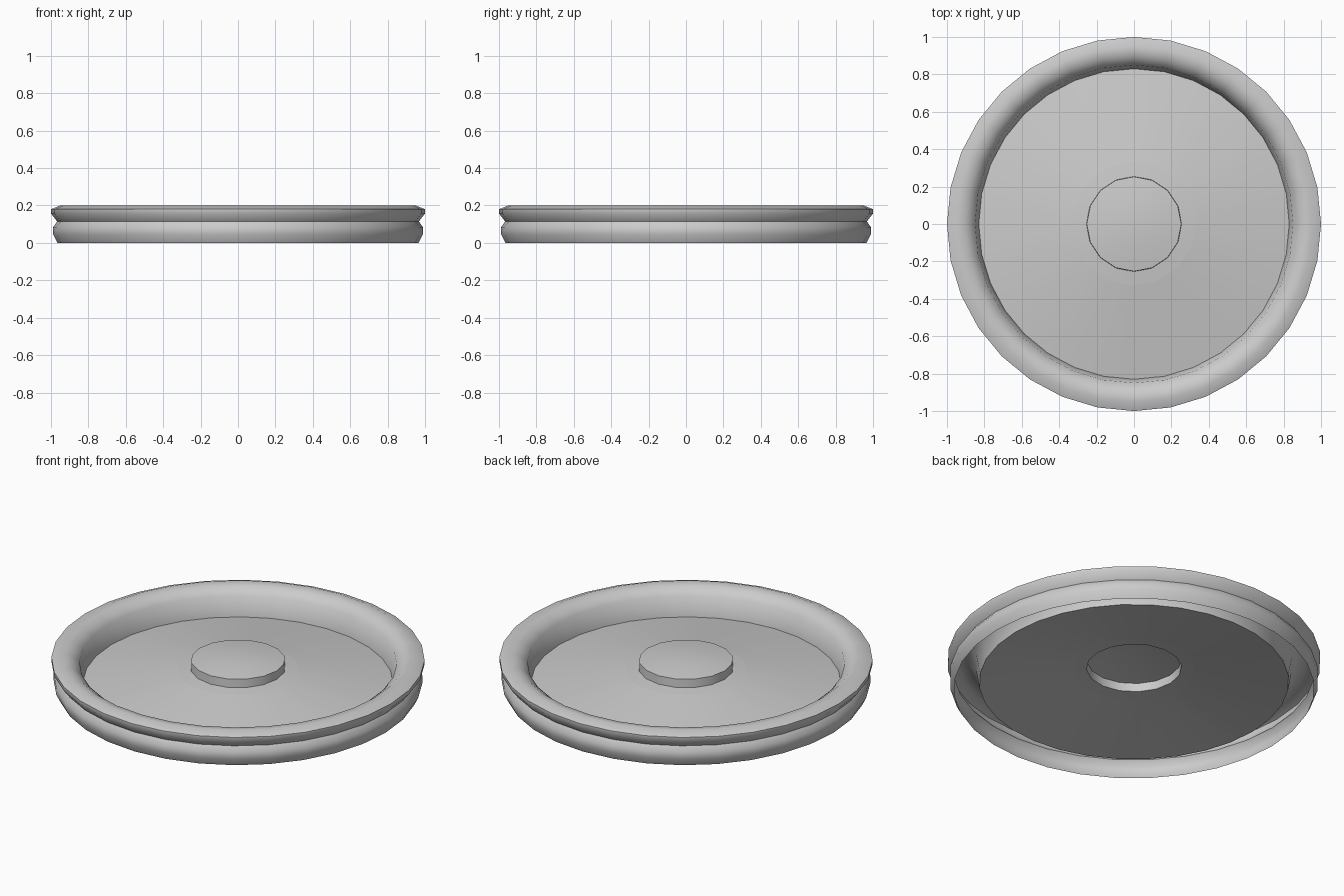
import bpy, bmesh, math

cube = bpy.data.objects.get("Cube")
if cube:
    bpy.data.objects.remove(cube, do_unlink=True)

RIM_SIDES, HUB_SIDES = 32, 16

grey = bpy.data.materials.new("plain grey")
grey.use_nodes = True
grey.diffuse_color = (0.6, 0.6, 0.6, 1)
grey.node_tree.nodes["Principled BSDF"].inputs["Base Color"].default_value = (0.6, 0.6, 0.6, 1)


def ring(bm, radius, z, sides):
    """A circle of vertices; a zero radius gives a single centre point."""
    if radius == 0:
        return [bm.verts.new((0, 0, z))]
    steps = [math.tau * i / sides for i in range(sides)]
    return [bm.verts.new((radius * math.cos(a), radius * math.sin(a), z)) for a in steps]


def skin(bm, inner, outer):
    """Join two rings; the outer one may have a multiple of the inner's sides."""
    n, k = len(inner), len(outer) // len(inner)
    if n == 1:
        for i in range(k):
            bm.faces.new((inner[0], outer[i], outer[(i + 1) % k]))
        return
    for i in range(n):
        a, b = inner[i], inner[(i + 1) % n]
        fan = [outer[(i * k + j) % len(outer)] for j in range(k + 1)]
        if k == 1:
            bm.faces.new((a, fan[0], fan[1], b))
        else:
            bm.faces.new((a, fan[0], fan[1]))
            bm.faces.new((a, fan[1], b))
            bm.faces.new((b, fan[1], fan[2]))


def lathe(name, profile, angle):
    """Turn a list of (radius, height, sides) into a smooth shaded shell."""
    bm = bmesh.new()
    rings = [ring(bm, *p) for p in profile]
    for inner, outer in zip(rings, rings[1:]):
        skin(bm, inner, outer)
    mesh = bpy.data.meshes.new(name)
    bm.to_mesh(mesh)
    bm.free()
    mesh.materials.append(grey)
    obj = bpy.data.objects.new(name, mesh)
    bpy.context.collection.objects.link(obj)
    bpy.ops.object.select_all(action='DESELECT')
    obj.select_set(True)
    bpy.context.view_layer.objects.active = obj
    bpy.ops.object.shade_smooth_by_angle(angle=math.radians(angle))


# Domed hub cap, hollow underneath, with a narrow flange at its foot
hub = [(0, 0.197), (0.13, 0.192), (0.253, 0.175), (0.255, 0.126), (0.33, 0.118)]
lathe("hub_cap", [(r, z, HUB_SIDES) for r, z in hub], 40)

# Shallow cone between hub and rim
lathe("web_disc", [(0.33, 0.118, HUB_SIDES), (0.83, 0.04, RIM_SIDES)], 40)

# Rim shell: inner wall, rounded lip, groove and outer band, open below
rim = [(0.83, 0.04), (0.85, 0.155), (0.9, 0.193), (0.95, 0.2), (1, 0.18), (1, 0.157),
       (0.967, 0.115), (0.988, 0.085), (0.988, 0.045), (0.965, 0)]
lathe("rim", [(r, z, RIM_SIDES) for r, z in rim], 62)
